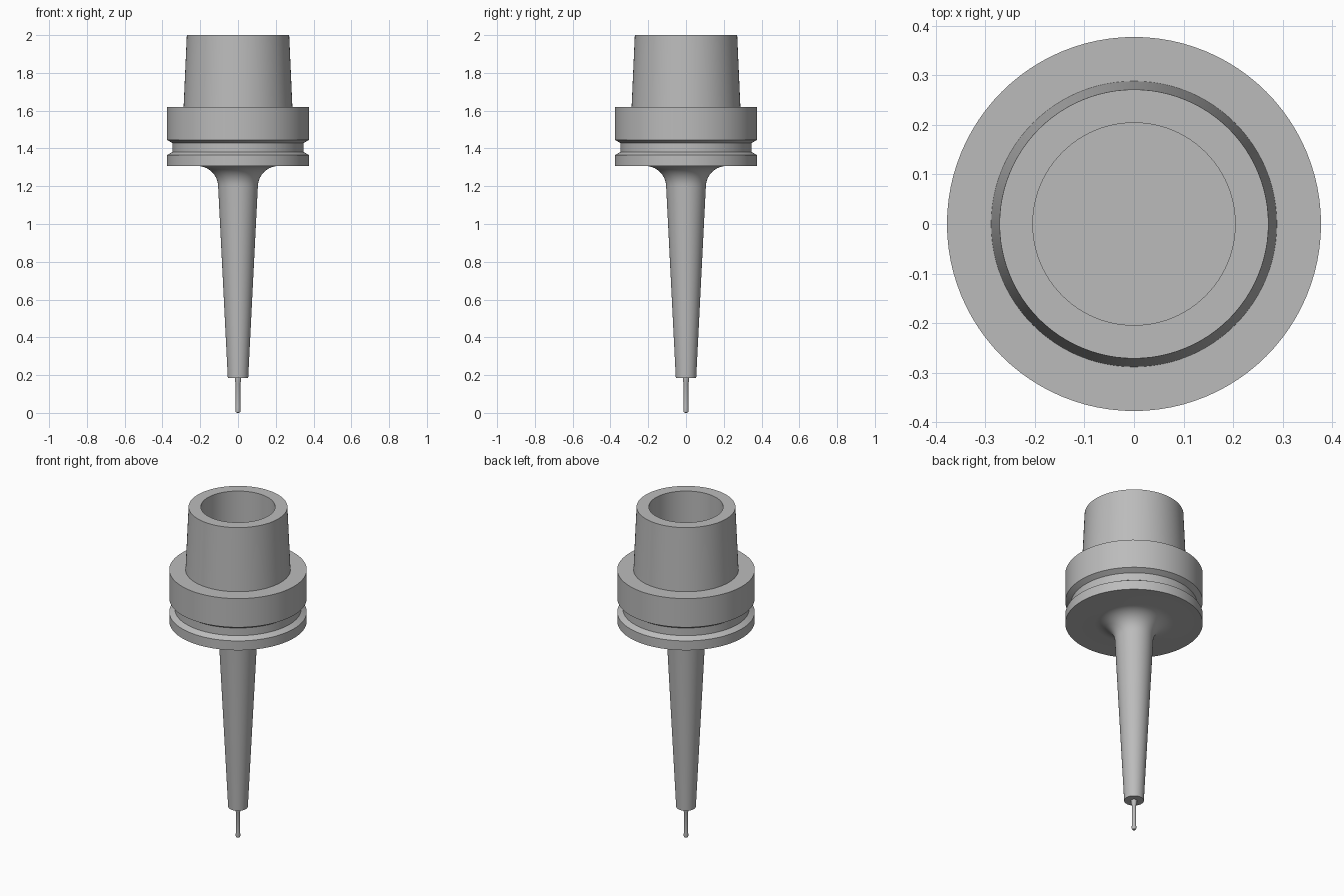
import bpy, bmesh, math
from mathutils import Matrix

cube = bpy.data.objects.get("Cube")
if cube:
    bpy.data.objects.remove(cube, do_unlink=True)

steel = bpy.data.materials.new("steel grey")
steel.use_nodes = True
GREY = (0.5, 0.5, 0.5, 1)
steel.diffuse_color = GREY
steel.node_tree.nodes["Principled BSDF"].inputs["Base Color"].default_value = GREY


def lathe(name, profile, segments=96):
    """Spin a (radius, height) profile, starting and ending on the axis, about z."""
    bm = bmesh.new()
    verts = [bm.verts.new((r, 0, z)) for r, z in profile]
    edges = [bm.edges.new(pair) for pair in zip(verts, verts[1:])]
    bmesh.ops.spin(bm, geom=verts + edges, cent=(0, 0, 0), axis=(0, 0, 1),
                   angle=math.tau, steps=segments, use_merge=False)
    bmesh.ops.remove_doubles(bm, verts=bm.verts, dist=1e-4)
    bmesh.ops.recalc_face_normals(bm, faces=bm.faces)
    mesh = bpy.data.meshes.new(name)
    bm.to_mesh(mesh)
    bm.free()
    mesh.materials.append(steel)
    obj = bpy.data.objects.new(name, mesh)
    bpy.context.collection.objects.link(obj)
    bpy.ops.object.select_all(action='DESELECT')
    obj.select_set(True)
    bpy.context.view_layer.objects.active = obj
    bpy.ops.object.shade_smooth_by_angle(angle=math.radians(25))
    return obj


# Holder: tapered neck, fillet, grooved flange and hollow mounting cone
fillet = 0.11
arc = [math.radians(a) for a in range(0, 91, 9)]
neck = [(0, 0.185), (0.054, 0.185)]
neck += [(0.105 + fillet * (1 - math.cos(a)), 1.197 + fillet * math.sin(a)) for a in arc]
flange = [(0.377, 1.307), (0.377, 1.364), (0.347, 1.382),
          (0.347, 1.428), (0.377, 1.446), (0.377, 1.62)]
cone = [(0.288, 1.62), (0.271, 2.0), (0.204, 2.0), (0.204, 1.6), (0, 1.6)]
lathe("tool_holder", neck + flange + cone)

# Slim cutting tool with a wider shank and a softly rounded tip
lathe("cutting_tool", [(0, 0), (0.008, 0.001), (0.012, 0.006), (0.013, 0.012),
                       (0.012, 0.03), (0.012, 0.155), (0.017, 0.17),
                       (0.017, 0.19), (0, 0.19)], 48)
